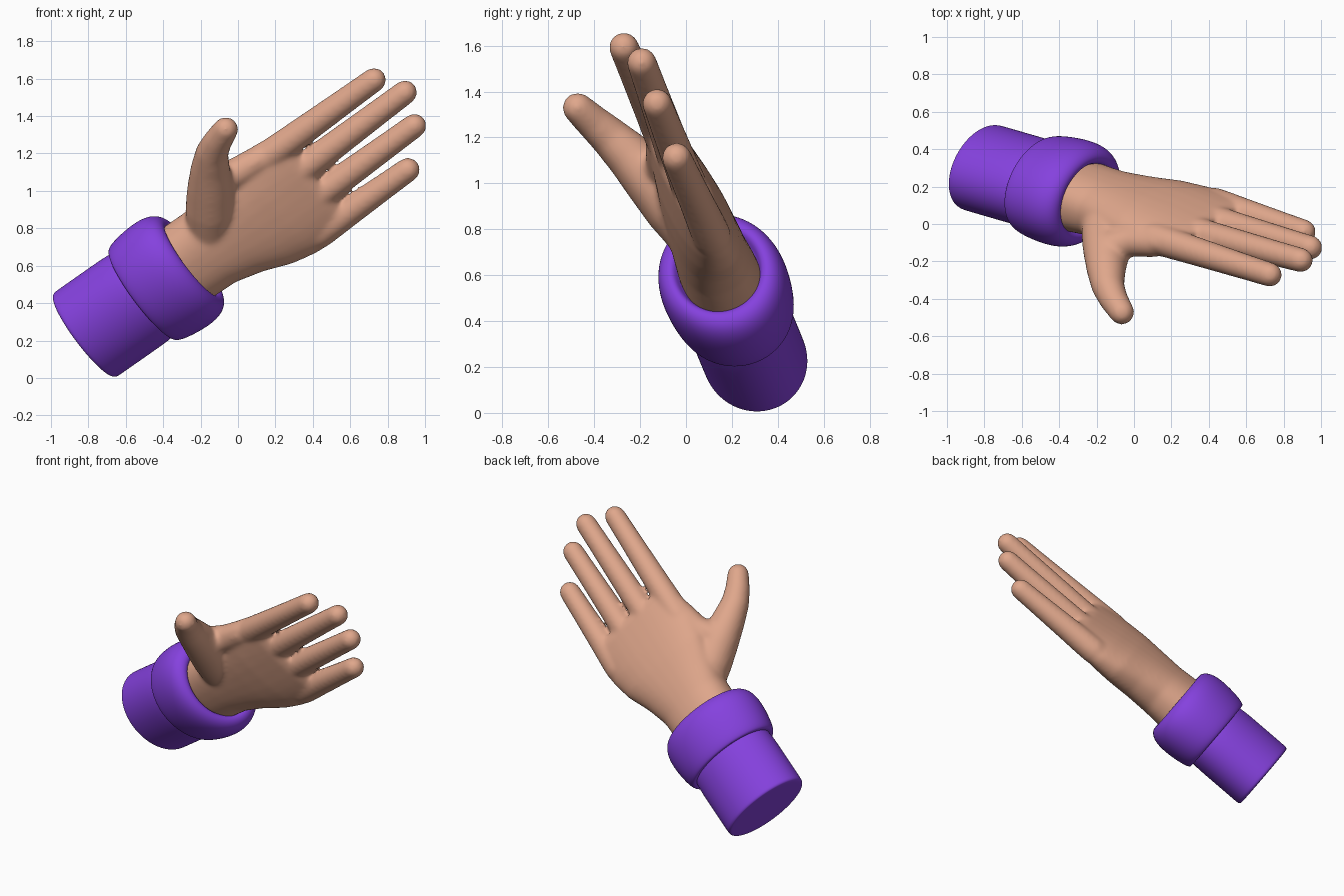
import bpy, bmesh, math
from mathutils import Vector, Matrix

if "Cube" in bpy.data.objects:
    bpy.data.objects.remove(bpy.data.objects["Cube"])

# Local frame: s along the forearm, w towards the thumb side, n out of the palm
D = Vector((0.797, -0.231, 0.558)).normalized()
W = Vector((-0.604, -0.354, 0.715))
W = (W - D * W.dot(D)).normalized()
N = D.cross(W)
FRAME = Matrix.Translation((-0.826, 0.305, 0.224)) @ Matrix((D, W, N)).transposed().to_4x4()


def material(name, rgb):
    m = bpy.data.materials.new(name)
    m.diffuse_color = (*rgb, 1)
    m.use_nodes = True
    m.node_tree.nodes["Principled BSDF"].inputs["Base Color"].default_value = m.diffuse_color
    return m


skin = material("skin", (0.74, 0.385, 0.26))
purple = material("purple cloth", (0.235, 0.053, 0.73))


def loft(bm, rings):
    """Bridge equal-sized closed rings and cap both ends."""
    vs = [[bm.verts.new(p) for p in ring] for ring in rings]
    k = len(vs[0])
    for a, b in zip(vs, vs[1:]):
        for i in range(k):
            j = (i + 1) % k
            bm.faces.new((a[i], a[j], b[j], b[i]))
    bm.faces.new(vs[0][::-1])
    bm.faces.new(vs[-1])


def section(s, wc, nc, a, b, k=32, p=1.0):
    """Ellipse (p=1) or squarer superellipse (p<1) across the arm."""
    out = []
    for i in range(k):
        t = 2 * math.pi * i / k
        c, d = math.cos(t), math.sin(t)
        out.append(Vector((s, wc + a * math.copysign(abs(c) ** p, c),
                           nc + b * math.copysign(abs(d) ** p, d))))
    return out


def tube(bm, path, k=20):
    """Round tube through (s, w, n, radius) points with domed ends."""
    pts = [(Vector(q[:3]), q[3]) for q in path]
    (p0, r0), (p1, _) = pts[0], pts[1]
    (q1, r1), (q0, _) = pts[-1], pts[-2]
    t0, t1 = (p1 - p0).normalized(), (q1 - q0).normalized()
    angs = [math.radians(x) for x in (15, 30, 45, 60, 75, 86)]
    rows = [(p0 - t0 * r0 * math.sin(a), r0 * math.cos(a), t0) for a in reversed(angs)]
    for i, (p, r) in enumerate(pts):
        t = pts[min(i + 1, len(pts) - 1)][0] - pts[max(i - 1, 0)][0]
        rows.append((p, r, t.normalized()))
    rows += [(q1 + t1 * r1 * math.sin(a), r1 * math.cos(a), t1) for a in angs]
    rings = []
    for p, r, t in rows:
        u = Vector((0, 0, 1)).cross(t).normalized()
        v = t.cross(u)
        rings.append([p + (u * math.cos(2 * math.pi * i / k) + v * math.sin(2 * math.pi * i / k)) * r
                      for i in range(k)])
    loft(bm, rings)


def finish(bm, name, mat):
    bmesh.ops.recalc_face_normals(bm, faces=bm.faces)
    bm.transform(FRAME)
    me = bpy.data.meshes.new(name)
    bm.to_mesh(me)
    bm.free()
    me.materials.append(mat)
    for f in me.polygons:
        f.use_smooth = True
    ob = bpy.data.objects.new(name, me)
    bpy.context.collection.objects.link(ob)
    return ob


# Hand: palm, fingers and thumb fused into one smooth skin
bm = bmesh.new()
palm = [  # s, low w, high w, centre n, half thickness
    (0.50, -0.225, 0.23, 0.0, 0.175), (0.70, -0.23, 0.235, 0.0, 0.172),
    (0.85, -0.235, 0.235, 0.0, 0.16), (1.00, -0.28, 0.27, -0.005, 0.15),
    (1.15, -0.345, 0.31, -0.01, 0.138), (1.28, -0.375, 0.325, -0.012, 0.122),
    (1.40, -0.382, 0.325, -0.015, 0.102), (1.50, -0.37, 0.31, -0.018, 0.085),
    (1.55, -0.35, 0.29, -0.018, 0.06)]
loft(bm, [section(s, (lo + hi) / 2, n, (hi - lo) / 2, b, p=0.85) for s, lo, hi, n, b in palm])

fingers = [  # root w, tip (s, w, n)
    (0.232, 2.135, 0.246, -0.005), (0.052, 2.212, 0.071, -0.042),
    (-0.122, 2.137, -0.111, -0.026), (-0.296, 1.958, -0.288, -0.005)]
for rw, s, w, n in fingers:
    path = []
    for f, r in ((0, 0.085), (0.15, 0.083), (0.35, 0.078), (0.6, 0.073), (0.8, 0.069), (1, 0.066)):
        path.append((1.35 + (s - 1.35) * f, rw + (w - rw) * f, -0.015 + (n + 0.015) * f, r))
    tube(bm, path)

tube(bm, [(0.90, 0.08, 0.03, 0.12), (1.00, 0.20, 0.06, 0.135), (1.09, 0.32, 0.10, 0.125),
          (1.17, 0.43, 0.145, 0.105), (1.245, 0.515, 0.19, 0.088), (1.32, 0.565, 0.228, 0.077),
          (1.402, 0.606, 0.263, 0.068)])                       # thumb
tube(bm, [(1.10, 0.33, 0.07, 0.09), (1.22, 0.27, 0.02, 0.085), (1.36, 0.25, 0.0, 0.08)])  # web

hand = finish(bm, "hand", skin)
rm = hand.modifiers.new("fuse", 'REMESH')
rm.mode = 'VOXEL'
rm.voxel_size = 0.011
rm.use_smooth_shade = True
sm = hand.modifiers.new("soften", 'SMOOTH')
sm.factor = 0.5
sm.iterations = 22


# Sleeve and cuff: oval turned profiles of (radius, s)
def turned(name, profile, ratio):
    b = bmesh.new()
    loft(b, [section(s, 0, 0, r, r * ratio) for r, s in profile])
    ob = finish(b, name, purple)
    sub = ob.modifiers.new("round", 'SUBSURF')
    sub.levels = sub.render_levels = 2
    return ob


turned("sleeve", [(0.10, 0), (0.265, 0), (0.28, 0.003), (0.289, 0.014), (0.29, 0.035),
                  (0.29, 0.25), (0.29, 0.48), (0.2, 0.5)], 0.785)
turned("cuff", [(0.20, 0.41), (0.285, 0.402), (0.302, 0.395), (0.318, 0.405), (0.333, 0.45),
                (0.345, 0.53), (0.348, 0.61), (0.337, 0.67), (0.312, 0.712), (0.275, 0.733),
                (0.24, 0.73), (0.222, 0.705), (0.20, 0.66)], 0.81)
